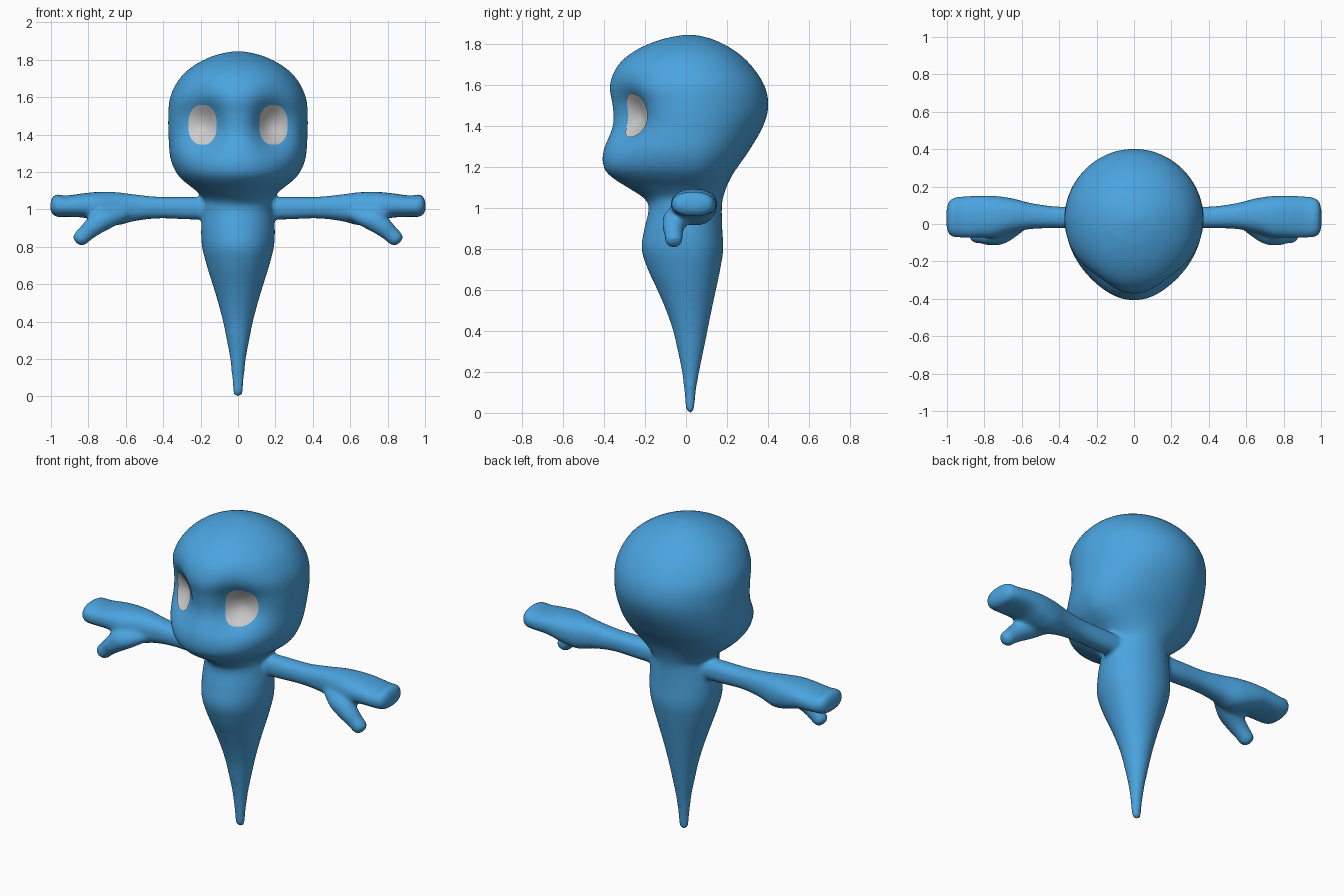
import bpy, bmesh, math
from mathutils import Vector

if "Cube" in bpy.data.objects:
    bpy.data.objects.remove(bpy.data.objects["Cube"])


def material(name, rgb):
    m = bpy.data.materials.new(name)
    m.diffuse_color = (*rgb, 1)
    m.use_nodes = True
    m.node_tree.nodes["Principled BSDF"].inputs["Base Color"].default_value = m.diffuse_color
    return m


blue = material("skin_blue", (0.07, 0.37, 0.74))
grey = material("eye_grey", (0.62, 0.62, 0.62))


def smooth_rows(rows, steps=5):
    """Catmull-Rom interpolation through the profile rows."""
    out = []
    for i in range(len(rows) - 1):
        a, b, c, d = (rows[max(i - 1, 0)], rows[i], rows[i + 1], rows[min(i + 2, len(rows) - 1)])
        for s in range(steps):
            t = s / steps
            out.append([0.5 * (2 * q + (r - p) * t + (2 * p - 5 * q + 4 * r - u) * t * t
                               + (3 * q - p - 3 * r + u) * t ** 3)
                        for p, q, r, u in zip(a, b, c, d)])
    return out + [list(rows[-1])]


def loft(bm, rings):
    """Closed skin through a list of point rings."""
    vs = [[bm.verts.new(p) for p in ring] for ring in rings]
    n = len(vs[0])
    for a, b in zip(vs, vs[1:]):
        for i in range(n):
            j = (i + 1) % n
            bm.faces.new((a[i], a[j], b[j], b[i]))
    bm.faces.new(vs[0][::-1])
    bm.faces.new(vs[-1])


def power(v, e):
    return math.copysign(abs(v) ** e, v)


# Head, torso and tail: height, half width, front y, back y
BODY = [
    (0.000, 0.010, 0.012, 0.028), (0.015, 0.024, 0.000, 0.040), (0.10, 0.032, -0.008, 0.048),
    (0.20, 0.042, -0.020, 0.065), (0.30, 0.060, -0.040, 0.085), (0.40, 0.080, -0.063, 0.105),
    (0.50, 0.106, -0.097, 0.125), (0.60, 0.136, -0.140, 0.146), (0.70, 0.167, -0.186, 0.167),
    (0.80, 0.192, -0.217, 0.182), (0.90, 0.197, -0.203, 0.177), (1.00, 0.187, -0.182, 0.175),
    (1.05, 0.182, -0.208, 0.181), (1.10, 0.225, -0.285, 0.197), (1.15, 0.288, -0.362, 0.220),
    (1.20, 0.332, -0.402, 0.252), (1.28, 0.363, -0.404, 0.308), (1.40, 0.372, -0.362, 0.377),
    (1.50, 0.373, -0.363, 0.402), (1.60, 0.363, -0.374, 0.382), (1.70, 0.312, -0.330, 0.315),
    (1.77, 0.235, -0.245, 0.235), (1.82, 0.135, -0.130, 0.140), (1.842, 0.045, -0.030, 0.060),
    (1.846, 0.008, 0.012, 0.028)]
SEG, MID = 64, 0.02


def body_point(z, w, f, b, k):
    a = math.tau * k / SEG
    s = math.sin(a)
    p = Vector((w * math.cos(a), MID + s * (b - MID if s > 0 else MID - f), z))
    # Eye sockets pressed into the face
    if p.y < 0 and z > 1.1:
        for side in (-1, 1):
            g = math.exp(-((p.x - side * 0.20) / 0.105) ** 2 - ((z - 1.455) / 0.14) ** 2)
            p += Vector((-side * 0.035, 0.085, 0)) * g
    return p


bm = bmesh.new()
loft(bm, [[body_point(*r, k) for k in range(SEG)] for r in smooth_rows(BODY)])

# Arm and mitten hand: x, top, bottom, front y, back y
ARM = [
    (0.10, 1.062, 0.948, -0.022, 0.092), (0.25, 1.067, 0.946, -0.022, 0.092),
    (0.42, 1.067, 0.952, -0.022, 0.094), (0.55, 1.080, 0.938, -0.027, 0.112),
    (0.65, 1.092, 0.915, -0.047, 0.137), (0.74, 1.094, 0.930, -0.072, 0.150),
    (0.82, 1.087, 0.955, -0.073, 0.152), (0.92, 1.074, 0.960, -0.073, 0.147),
    (0.97, 1.080, 0.960, -0.068, 0.137), (0.994, 1.062, 0.978, -0.047, 0.112),
    (1.003, 1.030, 1.000, -0.010, 0.065)]
# Thumb: centre x, y, z and radius
THUMB = [
    (0.60, 0.000, 0.990, 0.040), (0.70, -0.040, 0.960, 0.066), (0.77, -0.060, 0.910, 0.054),
    (0.815, -0.060, 0.870, 0.045), (0.842, -0.060, 0.845, 0.043), (0.858, -0.060, 0.829, 0.033),
    (0.865, -0.060, 0.822, 0.012)]

for side in (-1, 1):
    rings = []
    for x, top, bot, f, b in smooth_rows(ARM):
        rings.append([(side * x,
                       (f + b) / 2 + (b - f) / 2 * power(math.cos(math.tau * k / 32), 0.85),
                       (top + bot) / 2 + (top - bot) / 2 * power(math.sin(math.tau * k / 32), 0.85))
                      for k in range(32)])
    loft(bm, rings)
    rings = []
    for x, y, z, r in smooth_rows(THUMB):
        ring = []
        for k in range(24):
            c, s = math.cos(math.tau * k / 24) * r, math.sin(math.tau * k / 24) * r * 0.7071
            ring.append((side * (x + s), y + c, z + s))
        rings.append(ring)
    loft(bm, rings)

bmesh.ops.recalc_face_normals(bm, faces=bm.faces)
mesh = bpy.data.meshes.new("body")
bm.to_mesh(mesh)
bm.free()
mesh.materials.append(blue)
body = bpy.data.objects.new("body", mesh)
bpy.context.collection.objects.link(body)

# Merge everything into one soft skin
rem = body.modifiers.new("merge", 'REMESH')
rem.mode = 'VOXEL'
rem.voxel_size = 0.011
rem.use_smooth_shade = True
soft = body.modifiers.new("soften", 'SMOOTH')
soft.factor = 0.5
soft.iterations = 8

deps = bpy.context.evaluated_depsgraph_get()
skin = body.evaluated_get(deps)

# Eyes: thin rounded patches lying on the sockets
for side, name in ((-1, "right_eye"), (1, "left_eye")):
    bm = bmesh.new()
    rows = []
    for i in range(9):
        ring = []
        for k in range(48):
            a = math.tau * k / 48
            r = max(i, 0.02) / 8
            x = side * 0.187 + 0.077 * r * power(math.cos(a), 0.85)
            z = 1.452 + 0.109 * r * power(math.sin(a), 0.85)
            hit, loc, nor, _ = skin.ray_cast(Vector((x, -1, z)), Vector((0, 1, 0)))
            if not hit:
                loc, nor = Vector((x, -0.24, z)), Vector((0, -1, 0))
            ring.append(bm.verts.new(loc + nor * 0.005))
        rows.append(ring)
    for a, b in zip(rows, rows[1:]):
        for k in range(48):
            j = (k + 1) % 48
            bm.faces.new((a[k], b[k], b[j], a[j]))
    bm.faces.new(rows[0])
    bm.normal_update()
    for f in bm.faces:
        f.smooth = True
        if f.normal.y > 0:
            f.normal_flip()
    me = bpy.data.meshes.new(name)
    bm.to_mesh(me)
    bm.free()
    me.materials.append(grey)
    bpy.context.collection.objects.link(bpy.data.objects.new(name, me))
